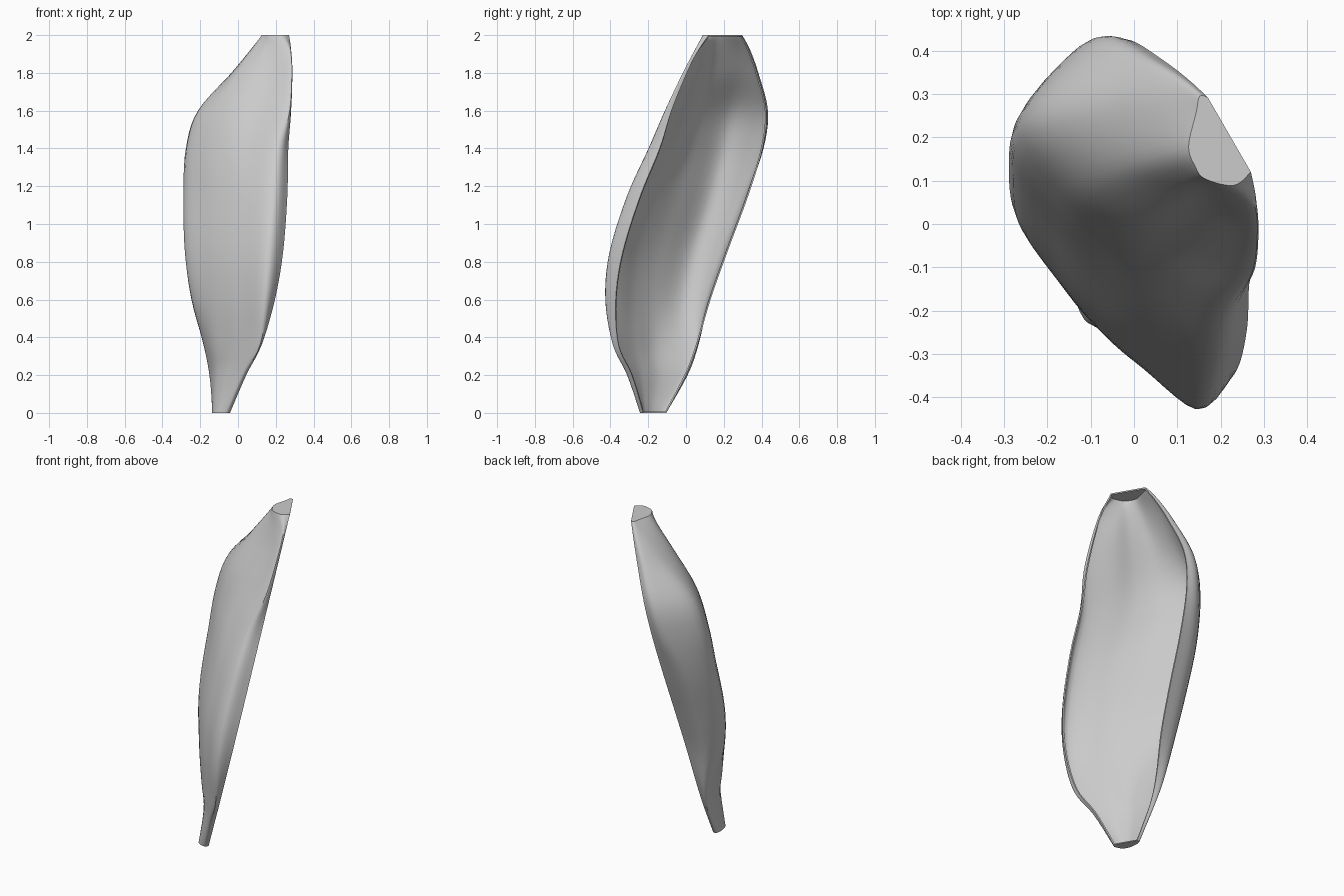
import bpy
import bmesh
import math
from mathutils import Vector

cube = bpy.data.objects.get("Cube")
if cube:
    bpy.data.objects.remove(cube, do_unlink=True)

# Axes of the slanted open side: OUT points out of the opening, ALONG runs across it
OUT = Vector((math.cos(math.pi / 6), math.sin(math.pi / 6), 0))
ALONG = Vector((-OUT.y, OUT.x, 0))

# Height, front rim, back rim, then wall depth at the stations across the shell
STATIONS = (-.035, .2, .38, .62, .92, 1.06)
SECTIONS = (
    (0, -.175, -.036, .025, .055, .06, .055, .035, .015),
    (.2, -.27, .06, .03, .065, .075, .075, .045, .02),
    (.36, -.372, .11, .03, .08, .107, .127, .095, .05),
    (.6, -.42, .16, .075, .13, .168, .197, .2, .11),
    (.85, -.41, .23, .1, .17, .212, .245, .26, .13),
    (1.15, -.34, .32, .1, .185, .23, .27, .285, .13),
    (1.4, -.254, .375, .08, .17, .235, .29, .292, .09),
    (1.6, -.207, .372, .035, .125, .215, .275, .262, .07),
    (1.8, -.138, .29, .018, .08, .15, .193, .14, .045),
    (1.92, -.084, .225, .02, .08, .12, .135, .08, .025),
    (2, -.031, .168, .05, .1, .105, .095, .04, .015),
)


def section_points(section):
    """Control points of one cross-section, from front rim to back rim."""
    z, front, back, *depths = section
    opening = -.15 + .222 * z
    outline = [(front, 0)]
    outline += [(front + t * (back - front), d) for t, d in zip(STATIONS, depths)]
    outline.append((back, 0))
    return [OUT * (opening - d) + ALONG * w + Vector((0, 0, z)) for w, d in outline]


def smooth_path(points, steps):
    """Curve passing through every given point."""
    padded = [points[0], *points, points[-1]]
    path = []
    for a, b, c, d in zip(padded, padded[1:], padded[2:], padded[3:]):
        for k in range(steps):
            t = k / steps
            path.append(b + (c - a) * (t / 2)
                        + (a * 2 - b * 5 + c * 4 - d) * (t * t / 2)
                        + (b * 3 - a - c * 3 + d) * (t ** 3 / 2))
    path.append(points[-1])
    return path


# Loft the curved wall through the cross-sections
rows = [smooth_path(section_points(s), 5) for s in SECTIONS]
columns = [smooth_path(list(column), 5) for column in zip(*rows)]
bm = bmesh.new()
grid = [[bm.verts.new(p) for p in ring] for ring in zip(*columns)]
for low, high in zip(grid, grid[1:]):
    for j in range(len(low) - 1):
        bm.faces.new((low[j], high[j], high[j + 1], low[j + 1]))

# Flat end caps
bm.faces.new(grid[0])
bm.faces.new(grid[-1][::-1])
mesh = bpy.data.meshes.new("pod_shell")
bm.to_mesh(mesh)
bm.free()
shell = bpy.data.objects.new("pod_shell", mesh)
bpy.context.collection.objects.link(shell)

# Single grey colour
grey = bpy.data.materials.new("light_grey")
grey.use_nodes = True
colour = (.6, .6, .6, 1)
grey.diffuse_color = colour
grey.node_tree.nodes["Principled BSDF"].inputs["Base Color"].default_value = colour
mesh.materials.append(grey)

# Thin wall, hollow on the open side
bpy.ops.object.select_all(action="DESELECT")
shell.select_set(True)
bpy.context.view_layer.objects.active = shell
wall = shell.modifiers.new("wall", "SOLIDIFY")
wall.thickness = .008
wall.offset = -1
bpy.ops.object.modifier_apply(modifier=wall.name)
bpy.ops.object.shade_smooth_by_angle(angle=math.radians(40))
